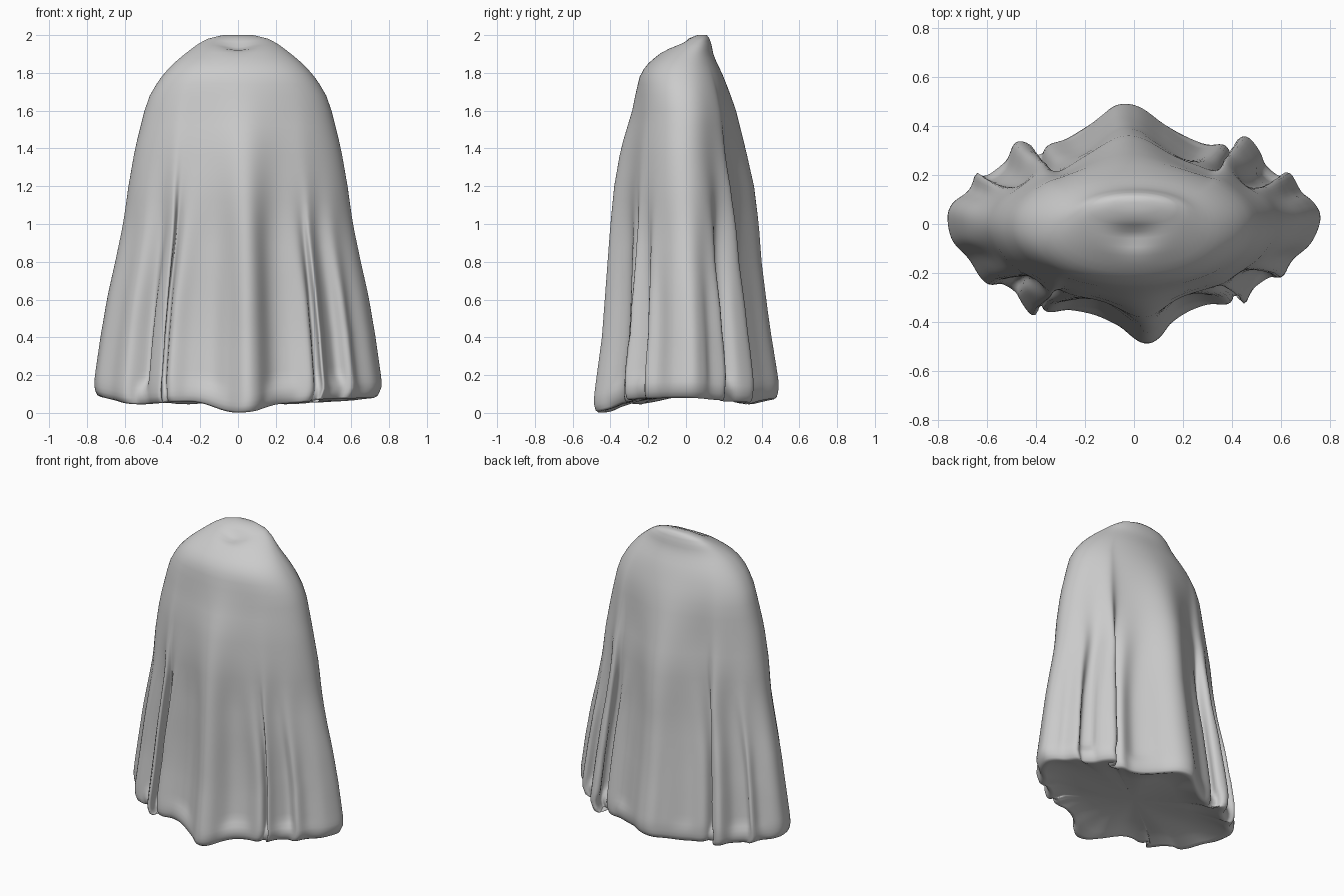
import bpy, bmesh, math
from mathutils import Vector

if "Cube" in bpy.data.objects:
    bpy.data.objects.remove(bpy.data.objects["Cube"])

N = 288  # points around each ring

# hem outline seen from above, counter-clockwise from +x, with four deep pleats
HEM = [(.76, .03), (.72, .10), (.68, .13), (.63, .215), (.58, .17), (.525, .21), (.52, .28), (.46, .36),
       (.42, .34), (.45, .27), (.41, .235), (.37, .325), (.26, .32), (.13, .40), (.02, .48),
       (-.07, .49), (-.14, .44), (-.25, .355), (-.36, .32), (-.39, .235), (-.43, .25), (-.42, .32),
       (-.49, .335), (-.53, .23), (-.60, .18), (-.65, .21), (-.67, .14), (-.74, .09), (-.765, .03),
       (-.745, -.07), (-.68, -.14), (-.60, -.25), (-.48, -.23), (-.475, -.30), (-.41, -.385),
       (-.415, -.28), (-.39, -.26), (-.37, -.36), (-.26, -.35), (-.15, -.36), (-.06, -.42),
       (.03, -.49), (.10, -.47), (.18, -.36), (.27, -.325), (.39, -.33), (.405, -.26), (.43, -.265),
       (.45, -.335), (.48, -.26), (.53, -.20), (.60, -.225), (.64, -.15), (.72, -.08)]
# hem height every 30 degrees from +x
HEM_Z = [.08, .06, .045, .075, .045, .06, .085, .045, .06, 0, .05, .075]
# height, half width, front y, back y
PROFILE = [(0, .76, -.49, .49), (.1, .76, -.485, .49), (.4, .725, -.445, .45), (.6, .695, -.43, .425),
           (.8, .65, -.415, .40), (1, .608, -.40, .385), (1.2, .58, -.38, .36), (1.4, .545, -.345, .315),
           (1.6, .495, -.285, .265), (1.7, .46, -.265, .23), (1.8, .39, -.24, .19), (1.86, .33, -.19, .16),
           (1.9, .28, -.13, .145), (1.95, .215, -.04, .135), (1.98, .16, .015, .125), (2, .08, .06, .11)]


def catmull(p0, p1, p2, p3, t):
    return .5 * (2*p1 + (p2-p0)*t + (2*p0-5*p1+4*p2-p3)*t*t + (3*p1-p0-3*p2+p3)*t**3)


def smoothstep(a, b, x):
    t = min(1, max(0, (x-a)/(b-a)))
    return t*t*(3-2*t)


def soften(pts, times):
    for _ in range(times):
        pts = [(pts[i-1] + pts[i]*2 + pts[(i+1) % N])/4 for i in range(N)]
    return pts


def resampled_outline():
    """Smooth closed hem curve, evenly spaced by length."""
    c = [Vector(p) for p in HEM]
    k = len(c)
    dense = [catmull(c[i-1], c[i], c[(i+1) % k], c[(i+2) % k], j/12) for i in range(k) for j in range(12)]
    dense.append(dense[0])
    run = [0]
    for a, b in zip(dense, dense[1:]):
        run.append(run[-1] + (b-a).length)
    out, j = [], 0
    for i in range(N):
        d = run[-1]*i/N
        while run[j+1] < d:
            j += 1
        out.append(dense[j].lerp(dense[j+1], (d-run[j])/(run[j+1]-run[j])))
    return out


def profile(z):
    for a, b in zip(PROFILE, PROFILE[1:]):
        if z <= b[0]:
            t = (z-a[0])/(b[0]-a[0])
            return [p+(q-p)*t for p, q in zip(a[1:], b[1:])]
    return PROFILE[-1][1:]


def hem_height(p):
    a = (math.atan2(p.y*1.3, p.x) % math.tau)/math.tau*12
    i = int(a) % 12
    return HEM_Z[i] + (HEM_Z[(i+1) % 12]-HEM_Z[i])*smoothstep(0, 1, a-int(a))


def fitted(pts, z):
    """Scale an outline to the silhouette at height z, turning oval near the top."""
    hw, y0, y1 = profile(z)
    xs, ys = [p.x for p in pts], [p.y for p in pts]
    oval = smoothstep(1.3, 1.88, z)
    res = []
    for p in pts:
        u = 2*(p.x-min(xs))/(max(xs)-min(xs))-1
        v = 2*(p.y-min(ys))/(max(ys)-min(ys))-1
        a = math.atan2(v, u)
        c, s = math.cos(a), math.sin(a)
        u += (math.copysign(abs(c)**.92, c)-u)*oval
        v += (math.copysign(abs(s)**.92, s)-v)*oval
        res.append((u*hw, (y0+y1)/2 + v*(y1-y0)/2))
    return res


def crown_offset(x, y):
    """Lens-shaped dimple with a raised rim in the sloping crown."""
    rim = .024*math.exp(-(x/.17)**2 - ((y+.05)/.085)**2)
    return rim - .045*math.exp(-(x/.10)**2 - ((y+.045-1.5*x*x)/.05)**2)


outline = resampled_outline()
# the hem bridges across the pleats: fill the notches from a softened copy
soft = soften(outline, 60)
hem = soften([s if s.length > p.length else p for p, s in zip(outline, soft)], 2)
lift = soften([hem_height(p) for p in soft], 6)
rings = []

# underside and rounded hem
for s, dz in [(.3, .03), (.6, .03), (.82, .02), (.91, .004), (.95, 0), (.975, .01), (.99, .035)]:
    flat = smoothstep(.3, .9, s)
    k = 1-smoothstep(.8, .97, s)
    rings.append([(*(p.lerp(q, k)*s), .085+(h+dz-.085)*flat) for p, q, h in zip(hem, soft, lift)])

# draped walls: pleats open above the hem and folds soften with height
levels = [.06, .09, .12, .15, .19] + [.24+.08*i for i in range(19)] + \
         [1.74, 1.78, 1.82, 1.85, 1.875, 1.9, 1.92, 1.94, 1.955, 1.97, 1.98, 1.99, 2.0]
pts, done = outline, 0
for z in levels:
    target = int(2*smoothstep(.2, .6, z) + 16*smoothstep(.55, 1.05, z) + 110*smoothstep(.9, 1.55, z))
    pts = soften(pts, target-done)
    done = target
    k = 1-smoothstep(.05, .16, z)
    ring = []
    for (x, y), h in zip(fitted([p.lerp(q, k) for p, q in zip(pts, hem)], z), lift):
        dz = h*(1-smoothstep(0, .6, z))
        if z > 1.6:
            dz += crown_offset(x, y)*(1-smoothstep(1.97, 2, z))
        ring.append((x, y, z+dz))
    rings.append(ring)

bm = bmesh.new()
loops = [[bm.verts.new(c) for c in r] for r in rings]
for a, b in zip(loops, loops[1:]):
    for i in range(N):
        j = (i+1) % N
        bm.faces.new((a[i], a[j], b[j], b[i]))
for loop, centre in ((loops[0], (0, 0, .09)), (loops[-1], (0, .088, 2.0))):
    c = bm.verts.new(centre)
    for i in range(N):
        bm.faces.new((loop[i], loop[(i+1) % N], c))
bmesh.ops.recalc_face_normals(bm, faces=bm.faces)
for f in bm.faces:
    f.smooth = True
mesh = bpy.data.meshes.new("draped_cloak")
bm.to_mesh(mesh)
bm.free()
cloak = bpy.data.objects.new("draped_cloak", mesh)
bpy.context.collection.objects.link(cloak)
